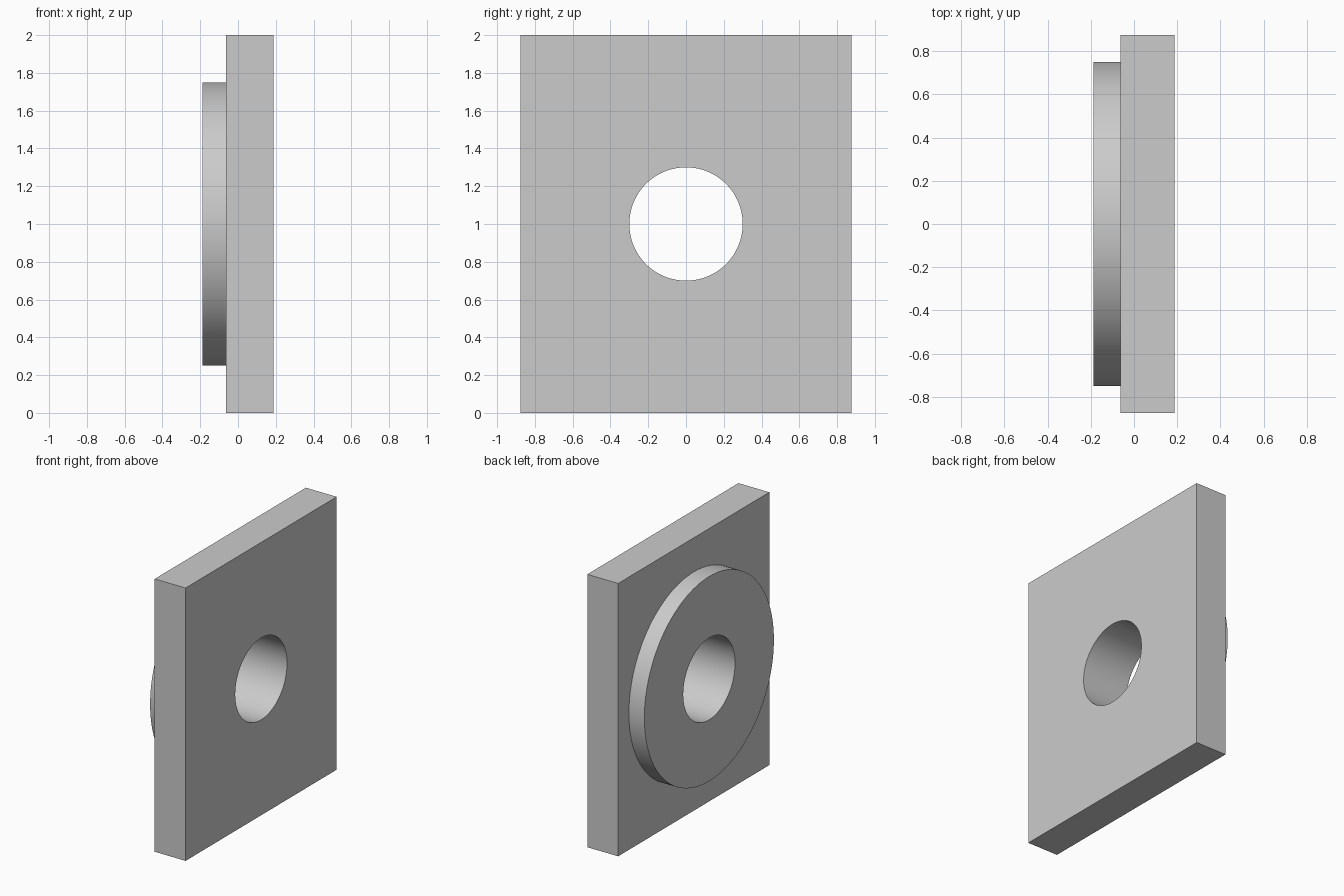
import bpy
from math import pi

default = bpy.data.objects.get("Cube")
if default:
    bpy.data.objects.remove(default, do_unlink=True)

SEGMENTS = 128
MID_Z = 1.0
BACK, STEP, FACE = -0.1875, -0.0625, 0.1875   # x of boss end, plate back, plate face

grey = bpy.data.materials.new("plain grey")
grey.use_nodes = True
colour = (0.6, 0.6, 0.6, 1)
grey.diffuse_color = colour
grey.node_tree.nodes["Principled BSDF"].inputs["Base Color"].default_value = colour


def disc(name, radius, x0, x1):
    """Cylinder lying along x between x0 and x1."""
    bpy.ops.mesh.primitive_cylinder_add(
        vertices=SEGMENTS, radius=radius, depth=x1 - x0,
        location=((x0 + x1) / 2, 0, MID_Z), rotation=(0, pi / 2, 0))
    obj = bpy.context.object
    obj.name = name
    obj.data.materials.append(grey)
    return obj


def combine(target, other, operation):
    """Apply a boolean and remove the helper."""
    mod = target.modifiers.new(operation.title(), "BOOLEAN")
    mod.operation, mod.object, mod.solver = operation, other, "EXACT"
    bpy.ops.object.select_all(action="DESELECT")
    target.select_set(True)
    bpy.context.view_layer.objects.active = target
    bpy.ops.object.modifier_apply(modifier=mod.name)
    bpy.data.objects.remove(other, do_unlink=True)


# Rectangular plate
bpy.ops.mesh.primitive_cube_add(size=1, location=((STEP + FACE) / 2, 0, MID_Z))
plate = bpy.context.object
plate.name = "bored_plate"
plate.scale = (FACE - STEP, 1.75, 2)
bpy.ops.object.transform_apply(location=False, rotation=False, scale=True)
plate.data.materials.append(grey)

# Round boss on the back, sunk into the plate
combine(plate, disc("boss", 0.75, BACK, 0.05), "UNION")

# Bore through plate and boss
bore = disc("bore_cutter", 0.3, BACK - 0.1, FACE + 0.1)
bore.hide_render = True
combine(plate, bore, "DIFFERENCE")

bpy.ops.object.shade_smooth_by_angle(angle=pi / 6)
